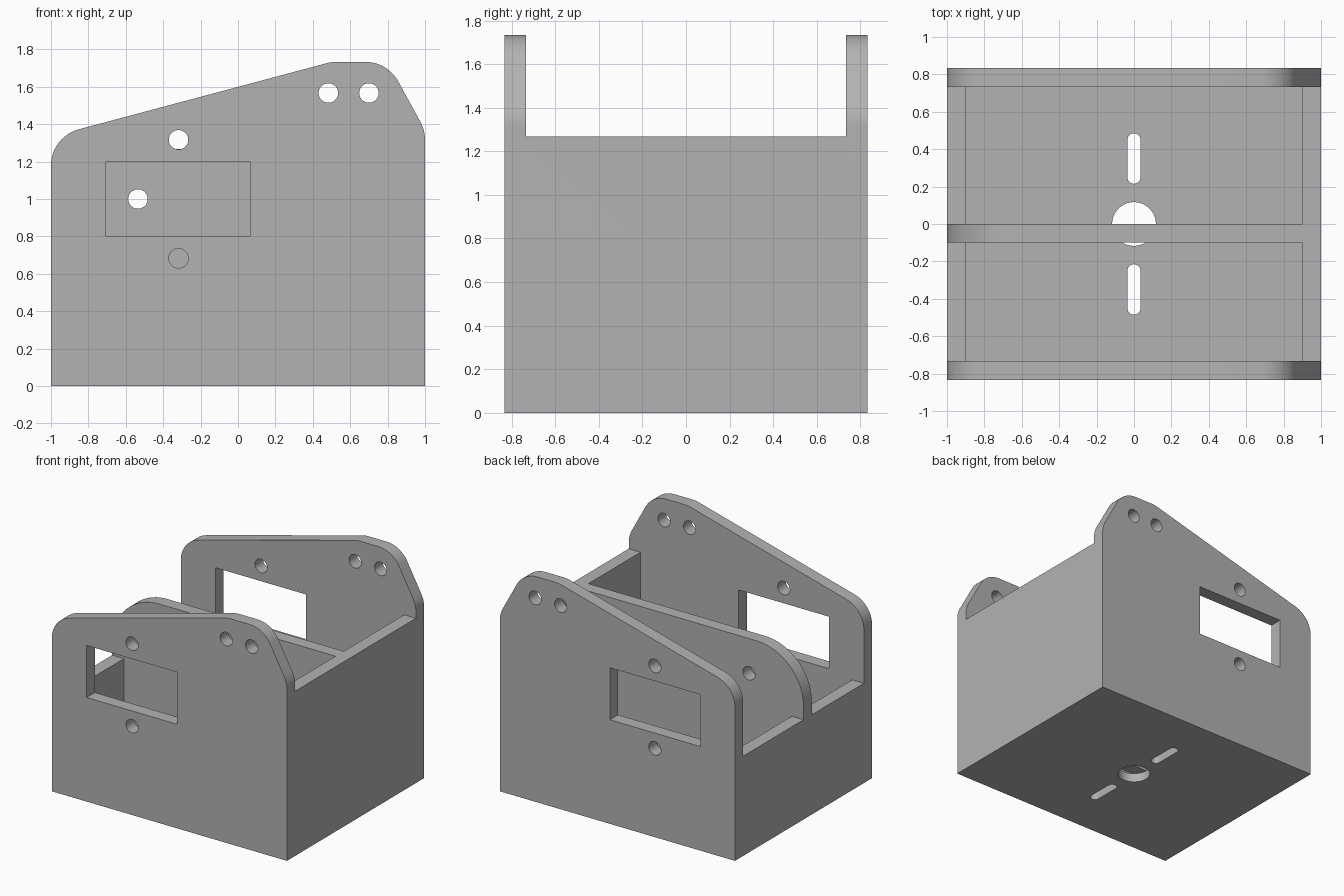
import bpy, bmesh
from math import pi, cos, sin, tan
from mathutils import Vector

cube = bpy.data.objects.get("Cube")
if cube:
    bpy.data.objects.remove(cube, do_unlink=True)

grey = bpy.data.materials.new("plain grey")
grey.use_nodes = True
GREY = (0.448, 0.448, 0.448, 1)
grey.diffuse_color = GREY
grey.node_tree.nodes["Principled BSDF"].inputs["Base Color"].default_value = GREY

HALF_Y, WALL = 0.833, 0.1
INNER_Y = HALF_Y - WALL
FLOOR, LOW, RIM = 0.07, 0.767, 1.267


def rounded(corners, steps=12):
    """Outline from (u, v, radius) corners, with an arc at each radius above zero."""
    out = []
    for i, (u, v, r) in enumerate(corners):
        p = Vector((u, v))
        if r == 0:
            out.append(p)
            continue
        a = (Vector(corners[i - 1][:2]) - p).normalized()
        b = (Vector(corners[(i + 1) % len(corners)][:2]) - p).normalized()
        half = a.angle(b) / 2
        centre = p + (a + b).normalized() * r / sin(half)
        start = p + a * r / tan(half) - centre
        end = p + b * r / tan(half) - centre
        sweep = pi - 2 * half
        for k in range(steps + 1):
            t = sweep * k / steps
            out.append(centre + (start * sin(sweep - t) + end * sin(t)) / sin(sweep))
    return out


def circle(u, v, r, n=40):
    return [Vector((u + r * cos(2 * pi * k / n), v + r * sin(2 * pi * k / n))) for k in range(n)]


def rect(u0, v0, u1, v1):
    return [Vector(p) for p in ((u0, v0), (u1, v0), (u1, v1), (u0, v1))]


def prism(name, outline, lo, hi, axis="Y"):
    """Extrude an outline along y (outline in x, z) or along z (outline in x, y)."""
    def place(p, d):
        return (p.x, d, p.y) if axis == "Y" else (p.x, p.y, d)
    bm = bmesh.new()
    low = [bm.verts.new(place(p, lo)) for p in outline]
    high = [bm.verts.new(place(p, hi)) for p in outline]
    bm.faces.new(low)
    bm.faces.new(high)
    n = len(outline)
    for i in range(n):
        j = (i + 1) % n
        bm.faces.new((low[i], low[j], high[j], high[i]))
    bmesh.ops.recalc_face_normals(bm, faces=bm.faces)
    mesh = bpy.data.meshes.new(name)
    bm.to_mesh(mesh)
    bm.free()
    mesh.materials.append(grey)
    obj = bpy.data.objects.new(name, mesh)
    bpy.context.collection.objects.link(obj)
    return obj


# Solid block with the sloping end-wall outline
body = prism("bracket_box", rounded([
    (-1, 0, 0), (1, 0, 0), (1, 1.367, 0.2), (0.8, 1.733, 0.2),
    (0.5, 1.733, 0.2), (-1, 1.333, 0.2)]), -HALF_Y, HALF_Y)


def cut(*args):
    cutter = prism("cutter", *args)
    cutter.hide_render = True
    mod = body.modifiers.new("cut", "BOOLEAN")
    mod.operation, mod.solver, mod.object = "DIFFERENCE", "EXACT", cutter
    with bpy.context.temp_override(object=body, active_object=body, selected_objects=[body]):
        bpy.ops.object.modifier_apply(modifier=mod.name)
    bpy.data.objects.remove(cutter, do_unlink=True)


bpy.context.view_layer.objects.active = body

# Two bays, with a high side wall at +x and a low one at -x
bay = rounded([(-0.9, FLOOR, 0), (0.9, FLOOR, 0), (0.9, RIM, 0), (2, RIM, 0),
               (2, 3, 0), (-2, 3, 0), (-2, LOW, 0), (-0.9, LOW, 0)])
cut(bay, -INNER_Y, -WALL)
cut(bay, 0, INNER_Y)

# Divider top, rounded at its -x end
cut(rounded([(2, RIM, 0), (2, 3, 0), (-2, 3, 0), (-2, LOW + 0.05, 0),
             (-1, LOW + 0.05, 0), (-1, RIM, 0.4)], 20), -0.4, 0.3)

# Upper part of the divider end between the bays' rims
cut(rect(-2, RIM, 2, 3), -INNER_Y, INNER_Y)

# Window and bolt holes in both end walls
for y0, y1 in ((-1, -0.6), (0.6, 1)):
    cut(rect(-0.705, 0.8, 0.065, 1.2), y0, y1)
    for x, z in ((-0.318, 1.317), (-0.318, 0.683), (0.483, 1.567), (0.7, 1.567)):
        cut(circle(x, z, 0.052), y0, y1)

# Cable hole in the divider
cut(circle(-0.535, 1.0, 0.052), -0.3, 0.2)

# Floor bore and two mounting slots
cut(circle(0, 0, 0.117, 48), -0.1, FLOOR, "Z")
for y in (-0.35, 0.35):
    cut(rounded([(-0.035, y - 0.135, 0.0349), (0.035, y - 0.135, 0.0349),
                 (0.035, y + 0.135, 0.0349), (-0.035, y + 0.135, 0.0349)]), -0.1, 0.3, "Z")

bpy.ops.object.select_all(action="DESELECT")
body.select_set(True)
bpy.ops.object.shade_smooth_by_angle(angle=pi / 6)
